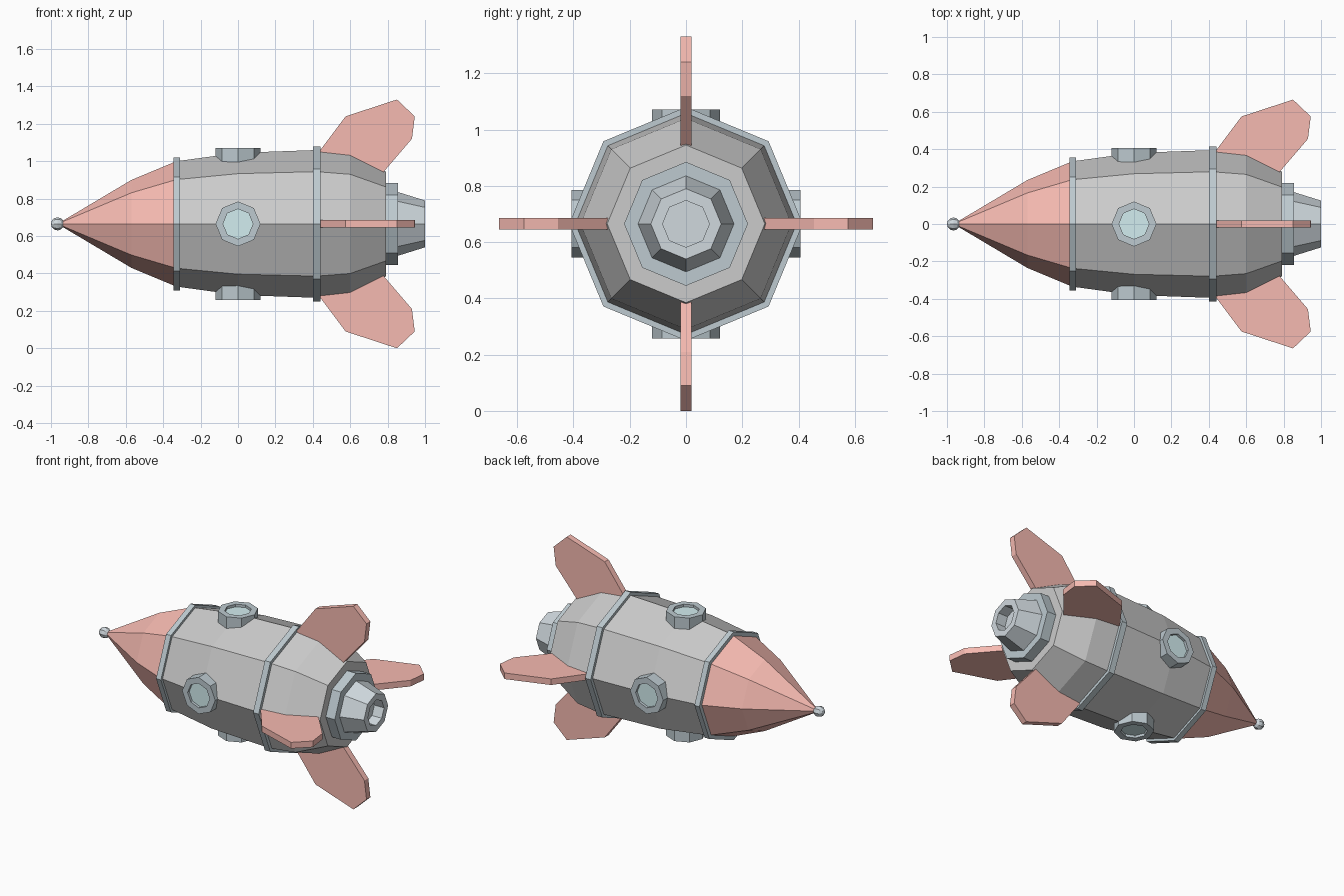
import bpy, bmesh
from math import pi, cos, sin
from mathutils import Matrix

if "Cube" in bpy.data.objects:
    bpy.data.objects.remove(bpy.data.objects["Cube"])

AXIS = Matrix.Translation((0, 0, 0.665))       # centre line of the hull
ALONG_X = AXIS @ Matrix.Rotation(pi / 2, 4, 'Y')


def material(name, rgb):
    m = bpy.data.materials.new(name)
    m.diffuse_color = (*rgb, 1)
    m.use_nodes = True
    m.node_tree.nodes["Principled BSDF"].inputs["Base Color"].default_value = m.diffuse_color
    return m


RED = material("red", (0.92, 0.49, 0.44))
SLATE = material("slate", (0.51, 0.59, 0.63))
PALE = material("pale_metal", (0.63, 0.69, 0.73))
GLASS = material("glass", (0.65, 0.85, 0.87))


def finish(bm, name, matrix, mat):
    bmesh.ops.remove_doubles(bm, verts=bm.verts, dist=1e-5)
    bmesh.ops.recalc_face_normals(bm, faces=bm.faces)
    bm.transform(matrix)
    me = bpy.data.meshes.new(name)
    bm.to_mesh(me)
    bm.free()
    if mat:
        me.materials.append(mat)
    ob = bpy.data.objects.new(name, me)
    bpy.context.collection.objects.link(ob)
    return ob


def lathe(name, profile, matrix, mat=None, loop=False, sides=8):
    """Spin (height, radius) points round local z."""
    bm = bmesh.new()
    pts = profile + profile[:1] if loop else profile
    vs = [bm.verts.new((r, 0, h)) for h, r in pts]
    es = [bm.edges.new(p) for p in zip(vs, vs[1:])]
    bmesh.ops.spin(bm, geom=vs + es, axis=(0, 0, 1), cent=(0, 0, 0),
                   angle=2 * pi, steps=sides, use_merge=False)
    bmesh.ops.remove_doubles(bm, verts=bm.verts, dist=1e-5)
    bmesh.ops.dissolve_degenerate(bm, edges=bm.edges, dist=1e-6)
    return finish(bm, name, matrix, mat)


def band(x0, x1, r0, r1):
    return [(x0, r0), (x0, r1), (x1, r1), (x1, r0)]


# Hull and nose
lathe("hull", [(-0.33, 0), (-0.33, 0.335), (0, 0.38), (0.42, 0.395),
               (0.6, 0.375), (0.79, 0.28), (0.79, 0)], ALONG_X)
lathe("nose_cone", [(-0.965, 0), (-0.57, 0.235), (-0.33, 0.335), (-0.33, 0)],
      ALONG_X, RED)
lathe("nose_tip", [(-0.965 - 0.035 * cos(i * pi / 6), 0.035 * sin(i * pi / 6))
                   for i in range(7)], ALONG_X, PALE)

# Hull bands
lathe("front_band", band(-0.345, -0.31, 0.32, 0.355), ALONG_X, SLATE, True)
lathe("rear_band", band(0.40, 0.44, 0.38, 0.415), ALONG_X, SLATE, True)

# Engine
lathe("engine_collar", [(0.785, 0), (0.785, 0.22), (0.855, 0.22), (0.855, 0)],
      ALONG_X, SLATE)
lathe("engine_nozzle", [(0.85, 0), (0.85, 0.172), (1.0, 0.125), (1.0, 0.083),
                        (0.93, 0.083), (0.93, 0)], ALONG_X, PALE)

# Portholes and fins, four of each round the hull
FIN = [(0.43, 0.37), (0.44, 0.395), (0.575, 0.575), (0.85, 0.665),
       (0.945, 0.575), (0.93, 0.455), (0.78, 0.28), (0.77, 0.26)]
for i, side in enumerate(("top", "front", "bottom", "back")):
    turn = AXIS @ Matrix.Rotation(i * pi / 2, 4, 'X')
    lathe(side + "_porthole_frame", band(0.31, 0.407, 0.08, 0.12), turn, SLATE, True)
    lathe(side + "_porthole_glass", [(0.33, 0), (0.33, 0.082), (0.39, 0.082), (0.39, 0)],
          turn, GLASS)
    bm = bmesh.new()
    face = bm.faces.new([bm.verts.new((x, -0.02, z)) for x, z in FIN])
    ext = bmesh.ops.extrude_face_region(bm, geom=[face])["geom"]
    bmesh.ops.translate(bm, vec=(0, 0.04, 0),
                        verts=[v for v in ext if isinstance(v, bmesh.types.BMVert)])
    finish(bm, side + "_fin", turn, RED)
